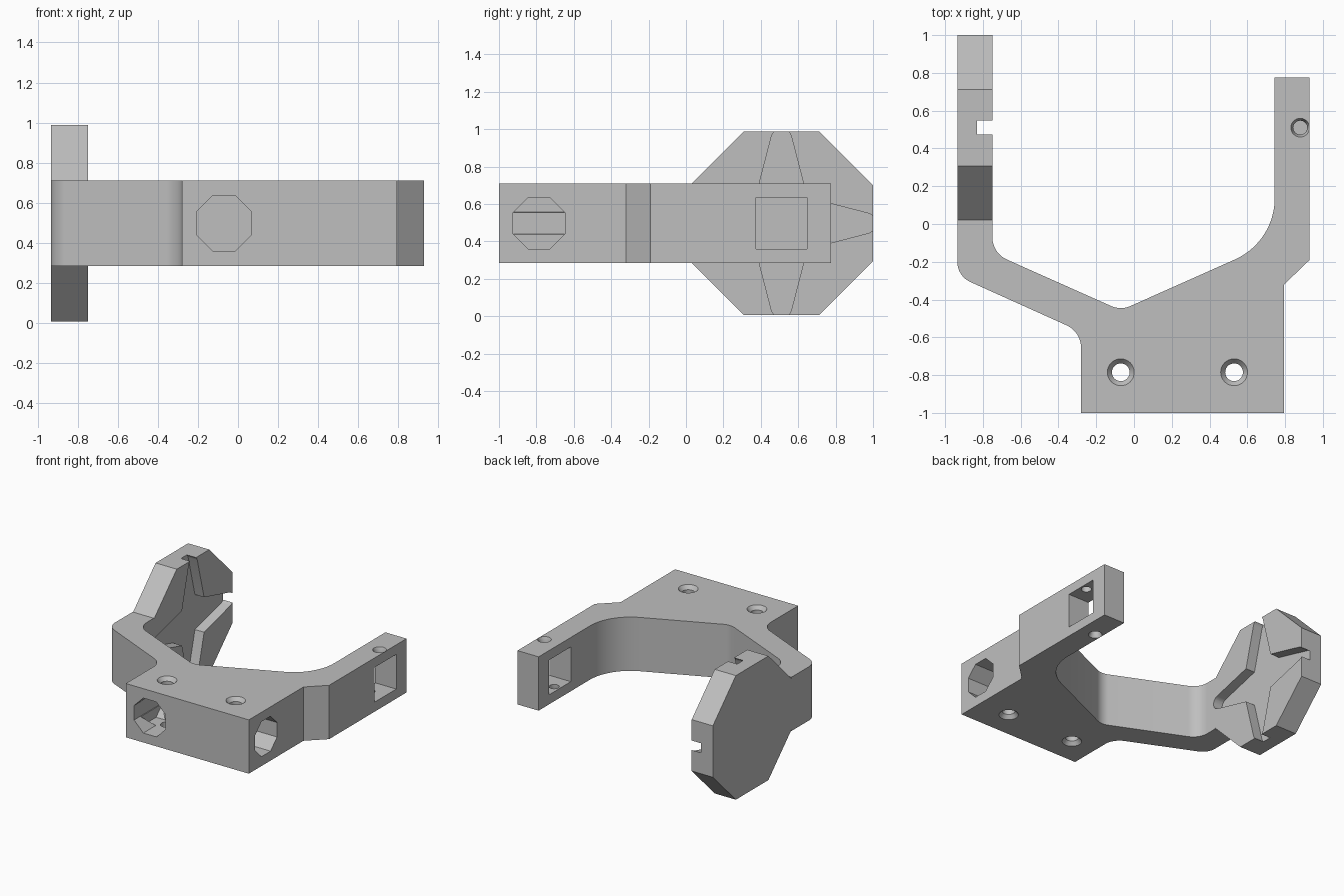
import bpy, bmesh
from math import cos, sin, tan, pi, radians
from mathutils import Vector

if "Cube" in bpy.data.objects:
    bpy.data.objects.remove(bpy.data.objects["Cube"], do_unlink=True)

grey = bpy.data.materials.new("plain grey")
grey.use_nodes = True
grey.diffuse_color = (0.52, 0.52, 0.52, 1)
grey.node_tree.nodes["Principled BSDF"].inputs["Base Color"].default_value = grey.diffuse_color

Z0, Z1 = 0.285, 0.71          # bracket bottom and top
MID = (Z0 + Z1) / 2


def finish(bm, name):
    bmesh.ops.recalc_face_normals(bm, faces=bm.faces)
    mesh = bpy.data.meshes.new(name)
    bm.to_mesh(mesh)
    bm.free()
    mesh.materials.append(grey)
    obj = bpy.data.objects.new(name, mesh)
    bpy.context.collection.objects.link(obj)
    return obj


def prism(name, points, axis, low, high):
    """Extrude a 2D outline along an axis."""
    place = {"x": lambda a, b, h: (h, a, b),
             "y": lambda a, b, h: (a, h, b),
             "z": lambda a, b, h: (a, b, h)}[axis]
    bm = bmesh.new()
    ends = [[bm.verts.new(place(a, b, h)) for a, b in points] for h in (low, high)]
    for ring in ends:
        bm.faces.new(ring)
    n = len(points)
    for i in range(n):
        j = (i + 1) % n
        bm.faces.new((ends[0][i], ends[0][j], ends[1][j], ends[1][i]))
    return finish(bm, name)


def frustum(x, y, low, high, r_low, r_high):
    bm = bmesh.new()
    bmesh.ops.create_cone(bm, cap_ends=True, segments=32, radius1=r_low,
                          radius2=r_high, depth=high - low)
    bmesh.ops.translate(bm, vec=(x, y, (low + high) / 2), verts=bm.verts)
    return finish(bm, "hole_cutter")


def cut(target, cutter, keep=False):
    """Subtract the cutter from the target and discard it."""
    cutter.hide_render = True
    mod = target.modifiers.new("cut", "BOOLEAN")
    mod.operation = "DIFFERENCE"
    mod.solver = "EXACT"
    mod.object = cutter
    bpy.context.view_layer.objects.active = target
    bpy.ops.object.modifier_apply(modifier=mod.name)
    if not keep:
        bpy.data.objects.remove(cutter, do_unlink=True)


def octagon(cx, cy, half):
    r = half / cos(pi / 8)
    return [(cx + r * cos(pi / 8 + k * pi / 4), cy + r * sin(pi / 8 + k * pi / 4))
            for k in range(8)]


def rounded(corners, steps=12):
    """Fillet each corner (x, y, tangent length) of an outline."""
    out = []
    for i, (x, y, t) in enumerate(corners):
        p = Vector((x, y))
        if t == 0:
            out.append(p)
            continue
        u = (Vector(corners[i - 1][:2]) - p).normalized()
        v = (Vector(corners[(i + 1) % len(corners)][:2]) - p).normalized()
        half = u.angle(v) / 2
        radius = t * tan(half)
        centre = p + (u + v).normalized() * (t / cos(half))
        a, b = p + u * t - centre, p + v * t - centre
        sweep = pi - 2 * half
        for k in range(steps + 1):
            f = k / steps
            out.append(centre + (a * sin((1 - f) * sweep) + b * sin(f * sweep)) / sin(sweep))
    return out


# Bracket: base block with a long right arm and a bent left arm
bracket = prism("bracket", rounded([
    (-0.28, -1, 0), (0.795, -1, 0), (0.795, -0.32, 0), (0.93, -0.19, 0),
    (0.93, 0.775, 0), (0.745, 0.775, 0), (0.745, -0.094, 0.23),
    (-0.07, -0.457, 0.055), (-0.75, -0.154, 0.085), (-0.75, 0.02, 0),
    (-0.935, 0.02, 0), (-0.935, -0.276, 0.075), (-0.28, -0.571, 0.085)]),
    "z", Z0, Z1)

# Octagonal end plate
PY = 0.51
plate = prism("end_plate", octagon(PY, MID, 0.49), "x", -0.935, -0.75)

# Four-armed recess with rounded tips in the plate's inner face
star = []
for k in range(4):
    arm = [(0.138, -0.138)]
    arm += [(0.45 + 0.055 * cos(radians(a)), 0.055 * sin(radians(a)))
            for a in range(-75, 76, 15)]
    c, s = round(cos(k * pi / 2)), round(sin(k * pi / 2))
    star += [(PY + r * c - w * s, MID + r * s + w * c) for r, w in arm]
star_cutter = prism("star_cutter", star, "x", -0.83, -0.7)
cut(plate, star_cutter, keep=True)
cut(bracket, star_cutter)

# Octagonal channels that meet inside the base
cut(bracket, prism("front_channel_cutter", octagon(-0.07, MID, 0.138), "y", -1.1, -0.648))
cut(bracket, prism("side_channel_cutter", octagon(-0.786, MID, 0.138), "x", -0.205, 0.9))

# Square window through the right arm
W = 0.137
window = [(PY + a * W, MID + b * W) for a, b in ((-1, -1), (1, -1), (1, 1), (-1, 1))]
cut(bracket, prism("window_cutter", window, "x", 0.6, 1.1))


# Countersunk screw holes, opening on the top or the bottom
def screw_hole(x, y, r, rim, top):
    if top:
        cut(bracket, frustum(x, y, MID, Z1 + 0.05, r, r))
        cut(bracket, frustum(x, y, Z1 - 0.03, Z1 + 0.001, r, rim))
    else:
        cut(bracket, frustum(x, y, Z0 - 0.05, MID, r, r))
        cut(bracket, frustum(x, y, Z0 - 0.001, Z0 + 0.03, rim, r))


for x in (-0.07, 0.53):
    for top in (True, False):
        screw_hole(x, -0.785, 0.047, 0.072, top)
screw_hole(0.88, PY, 0.037, 0.05, True)
screw_hole(0.795, PY, 0.037, 0.05, False)

# Smooth the fillets and keep the edges sharp
bpy.ops.object.select_all(action="DESELECT")
for obj in (bracket, plate):
    obj.select_set(True)
bpy.context.view_layer.objects.active = bracket
bpy.ops.object.shade_smooth_by_angle(angle=radians(25))
